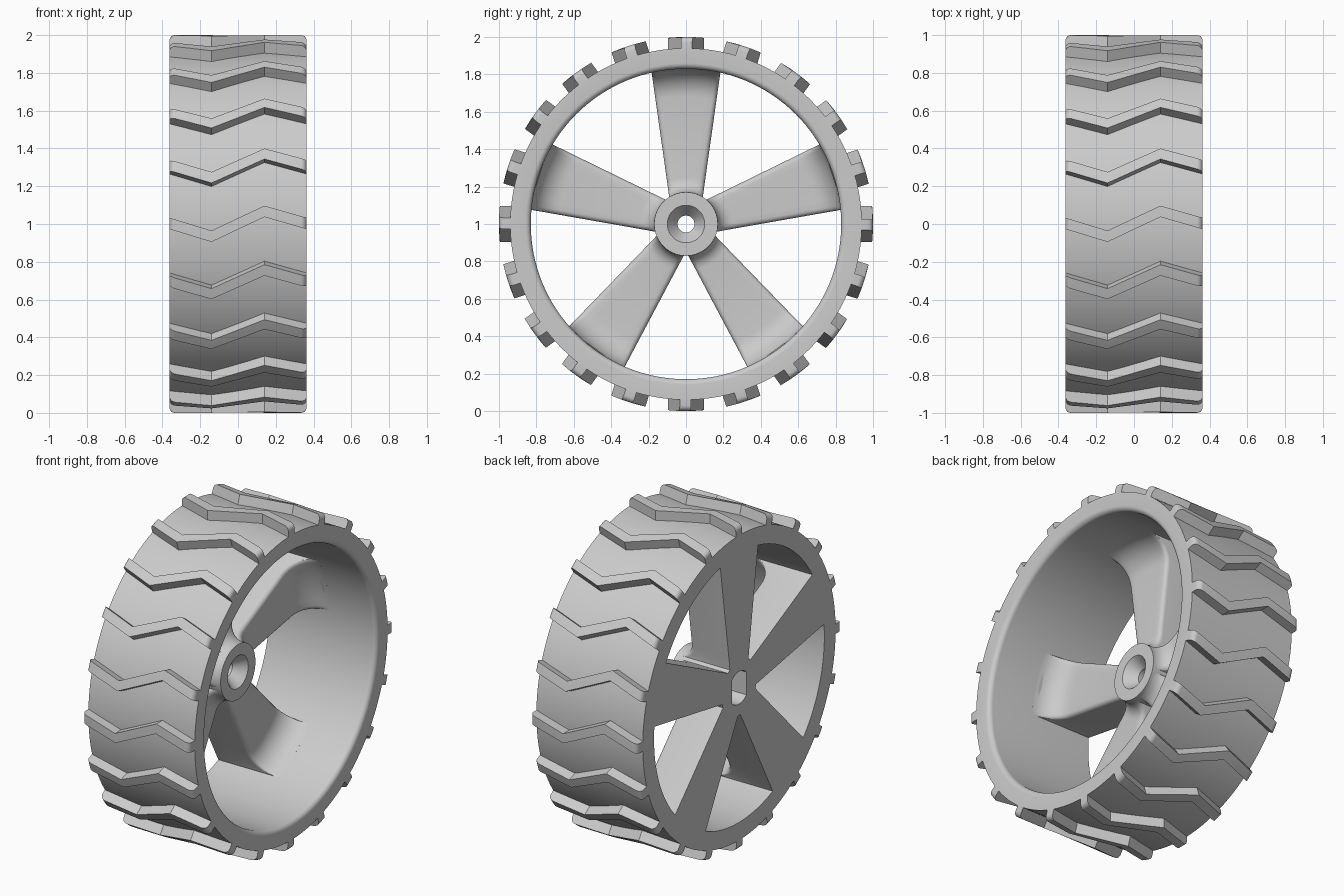
import bpy, bmesh
from math import sin, cos, pi, sqrt, radians
from mathutils import Matrix, Vector

if "Cube" in bpy.data.objects:
    bpy.data.objects.remove(bpy.data.objects["Cube"])

H = 0.363                      # half width of the wheel along x
CENTRE = Vector((0, 0, 1))


def finish(name, bm):
    bmesh.ops.recalc_face_normals(bm, faces=bm.faces)
    bmesh.ops.translate(bm, verts=bm.verts, vec=CENTRE)
    mesh = bpy.data.meshes.new(name)
    bm.to_mesh(mesh)
    bm.free()
    ob = bpy.data.objects.new(name, mesh)
    bpy.context.collection.objects.link(ob)
    bpy.ops.object.select_all(action='DESELECT')
    ob.select_set(True)
    bpy.context.view_layer.objects.active = ob
    bpy.ops.object.shade_smooth_by_angle(angle=radians(30))
    return ob


def loft(bm, rings, closed):
    """Skin closed rings of points; either join the last to the first or cap both ends."""
    vs = [[bm.verts.new(p) for p in ring] for ring in rings]
    n = len(vs[0])
    pairs = list(zip(vs, vs[1:] + vs[:1])) if closed else list(zip(vs, vs[1:]))
    for a, b in pairs:
        for i in range(n):
            j = (i + 1) % n
            bm.faces.new((a[i], a[j], b[j], b[i]))
    if not closed:
        bm.faces.new(vs[0])
        bm.faces.new(vs[-1])


def lathe(name, profile, segments):
    """Revolve (x, radius) about the x axis; radius may be a function of the angle."""
    bm = bmesh.new()
    rings = []
    for k in range(segments):
        a = 2 * pi * k / segments
        ring = []
        for x, r in profile:
            r = r(a) if callable(r) else r
            ring.append((x, r * cos(a), r * sin(a)))
        rings.append(ring)
    loft(bm, rings, True)
    return finish(name, bm)


def arc(cx, cy, r, a0, a1, n=6):
    return [(cx + r * cos(radians(a0 + (a1 - a0) * i / n)),
             cy + r * sin(radians(a0 + (a1 - a0) * i / n))) for i in range(n + 1)]


def radial_copies(name, rings, count):
    bm = bmesh.new()
    for k in range(count):
        rot = Matrix.Rotation(2 * pi * k / count, 3, 'X')
        loft(bm, [[rot @ Vector(p) for p in ring] for ring in rings], False)
    return finish(name, bm)


# Rim band with a rounded inner lip on the open side
lip = arc(H - 0.03, 0.86, 0.03, -90, 0)
lathe("rim", [(-H, 0.83)] + lip + [(H, 0.94), (-H, 0.94)], 128)

# Hub: countersunk front, round bore, double-flat axle socket at the back


def socket(a):
    return min(0.1, 0.07 / max(abs(cos(a)), 1e-6))


lathe("hub", [(-H, 0.17), (0, 0.17), (0, 0.10), (-0.07, 0.045),
              (-0.14, 0.045), (-0.14, socket), (-H, socket)], 96)

# Zigzag tread bars with rounded outer ends
KINKS = [(-H, 0.003), (-0.14, -0.065), (0.14, 0.067), (H, 0.003)]


def zigzag(x):
    for (x0, t0), (x1, t1) in zip(KINKS, KINKS[1:]):
        if x <= x1 + 1e-6:
            return t0 + (t1 - t0) * (x - x0) / (x1 - x0)
    return KINKS[-1][1]


end = arc(H - 0.03, 0.97, 0.03, 90, 0, 5)
stations = [(-x, r) for x, r in reversed(end)] + [(-0.14, 1), (0.14, 1)] + end
tread = []
for x, r in stations:
    ts = [zigzag(x) + 0.03 * s for s in (-1, 0, 1)]
    # tangential offset runs along +y at the top of the wheel
    tread.append([(x, t, sqrt(r * r - t * t)) for t in ts] +
                 [(x, t, sqrt(0.92 ** 2 - t * t)) for t in reversed(ts)])
radial_copies("tread_bars", tread, 20)

# Tapered spokes: flush at the back, front blends into hub and rim with fillets
FRONT = -0.10
front_line = [(0.14, FRONT + 0.08)] + arc(0.25, FRONT + 0.08, 0.08, 180, 270)
front_line += arc(0.68, FRONT + 0.15, 0.15, -90, 0, 10) + [(0.845, FRONT + 0.15)]
B = 0.025                      # rounding of the front long edges
spoke = []
for rho, xf in front_line:
    w = 0.066 + 0.142 * rho
    ring = []
    across = [-1 + 2 * i / 8 for i in range(9)]
    section = [(-H, s * w) for s in across]
    section += [(xf - B + v, w - B + u) for u, v in arc(0, 0, B, 0, 90, 4)]
    section += [(xf, s * (w - B)) for s in reversed(across[1:-1])]
    section += [(xf - B + v, -w + B + u) for u, v in arc(0, 0, B, 90, 180, 4)]
    spoke.append([(x, y, sqrt(rho * rho - y * y)) for x, y in section])
radial_copies("spokes", spoke, 5)
